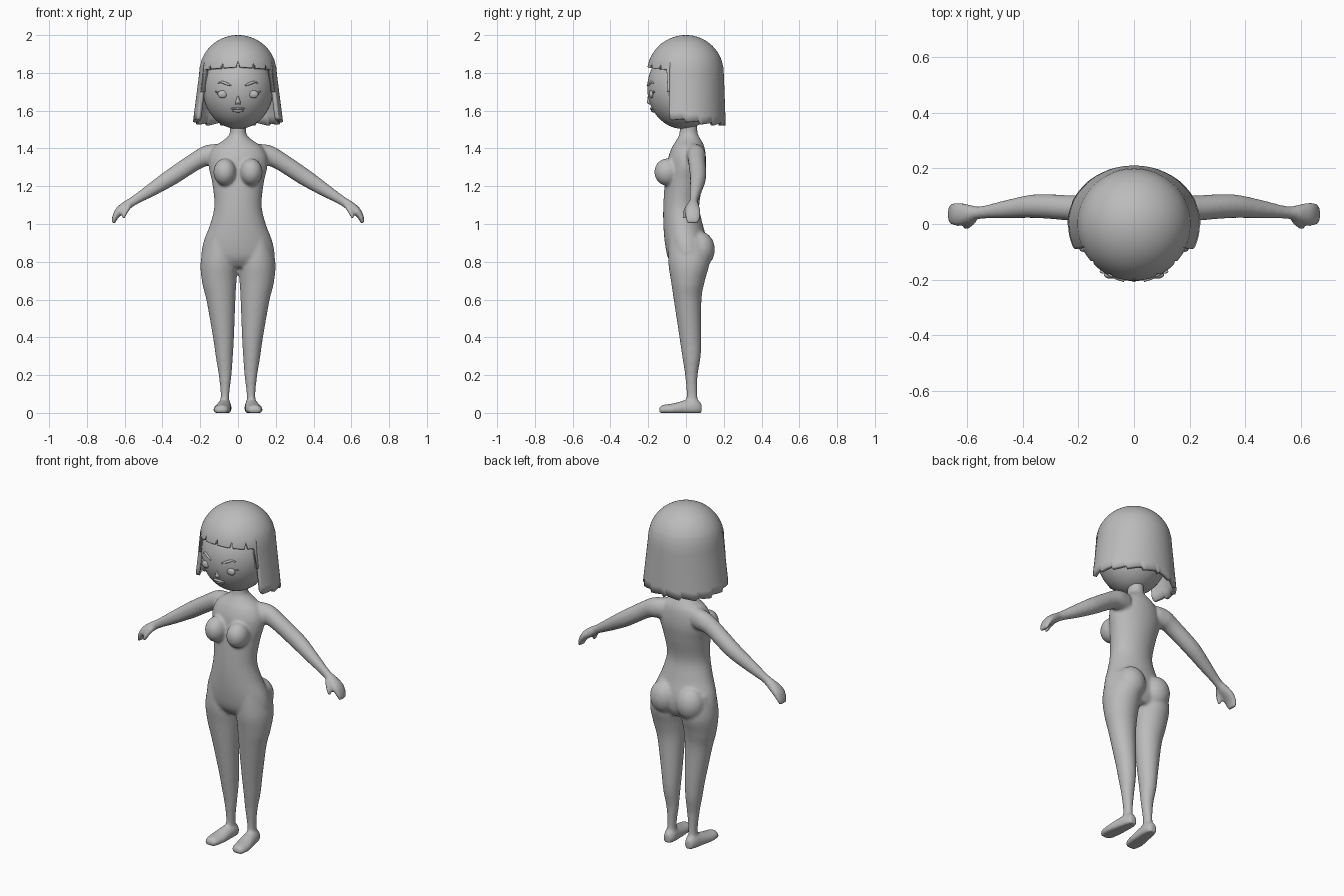
import bpy, bmesh, math
from mathutils import Vector, Matrix

if "Cube" in bpy.data.objects:
    bpy.data.objects.remove(bpy.data.objects["Cube"])

skin = bpy.data.materials.new("plain grey")
skin.diffuse_color = (0.5, 0.5, 0.5, 1)
skin.use_nodes = True
skin.node_tree.nodes["Principled BSDF"].inputs["Base Color"].default_value = skin.diffuse_color


def finish(bm, name, fix_normals=True):
    if fix_normals:
        bmesh.ops.recalc_face_normals(bm, faces=bm.faces)
    me = bpy.data.meshes.new(name)
    bm.to_mesh(me)
    bm.free()
    me.materials.append(skin)
    for p in me.polygons:
        p.use_smooth = True
    ob = bpy.data.objects.new(name, me)
    bpy.context.collection.objects.link(ob)
    return ob


def spline(rows, n=5):
    """Smoothly interpolate a list of section tuples."""
    out = []
    for i in range(len(rows) - 1):
        p0, p1 = rows[max(i - 1, 0)], rows[i]
        p2, p3 = rows[i + 1], rows[min(i + 2, len(rows) - 1)]
        for k in range(n):
            t = k / n
            out.append([0.5 * (2 * b + (c - a) * t + (2 * a - 5 * b + 4 * c - d) * t * t
                               + (3 * b - a - 3 * c + d) * t ** 3)
                        for a, b, c, d in zip(p0, p1, p2, p3)])
    return out + [list(rows[-1])]


def skin_rings(bm, rings):
    vs = [[bm.verts.new(p) for p in r] for r in rings]
    n = len(vs[0])
    for a, b in zip(vs, vs[1:]):
        for i in range(n):
            bm.faces.new((a[i], a[(i + 1) % n], b[(i + 1) % n], b[i]))
    bm.faces.new(vs[0][::-1])
    bm.faces.new(vs[-1])


def tube(bm, rows, s=1, n=28):
    """Limb from rows (x, y, z, radius in xz plane, radius along y)."""
    rows = spline(rows)
    rings = []
    for i, (x, y, z, rn, ry) in enumerate(rows):
        a, b = rows[max(i - 1, 0)], rows[min(i + 1, len(rows) - 1)]
        nrm = Vector((b[2] - a[2], 0, a[0] - b[0])).normalized()
        ring = []
        for k in range(n):
            t = 2 * math.pi * k / n
            p = Vector((x, y, z)) + nrm * rn * math.cos(t) + Vector((0, ry * math.sin(t), 0))
            ring.append((p.x * s, p.y, p.z))
        rings.append(ring)
    skin_rings(bm, rings)


def ball(bm, c, r, rot=0, seg=32):
    m = Matrix.Translation(c) @ Matrix.Rotation(rot, 4, 'Y') @ Matrix.Diagonal((*r, 1))
    bmesh.ops.create_uvsphere(bm, u_segments=seg, v_segments=seg // 2, radius=1, matrix=m)


# ---- body: torso, limbs, hands and feet fused into one smooth skin ----
bm = bmesh.new()
torso = [  # z, half width, front y, back y
    (1.55, .044, -.03, .06), (1.48, .044, -.035, .062), (1.445, .075, -.05, .08),
    (1.41, .125, -.072, .097), (1.36, .152, -.092, .105), (1.30, .155, -.10, .105),
    (1.22, .137, -.112, .092), (1.10, .125, -.12, .07), (1.0, .147, -.12, .088),
    (.90, .184, -.112, .115), (.82, .19, -.095, .115), (.77, .14, -.06, .09)]
tube(bm, [(0, (f + b) / 2, z, w, (b - f) / 2) for z, w, f, b in torso], n=40)

leg = [  # z, inner x, outer x, front y, back y
    (.92, .03, .17, -.09, .11), (.80, .004, .198, -.094, .125), (.70, .007, .191, -.08, .10),
    (.60, .013, .167, -.065, .082), (.40, .021, .132, -.035, .081), (.30, .027, .118, -.02, .078),
    (.20, .034, .102, -.005, .062), (.10, .046, .092, .003, .06), (.03, .044, .097, -.002, .07)]
arm = [  # x, y, z, thickness, depth
    (.10, .045, 1.365, .06, .05), (.16, .055, 1.362, .056, .05), (.22, .057, 1.335, .048, .046),
    (.35, .064, 1.25, .045, .043), (.45, .054, 1.186, .036, .034), (.55, .041, 1.124, .025, .023),
    (.595, .037, 1.094, .026, .034), (.63, .035, 1.066, .023, .043), (.652, .035, 1.033, .015, .04),
    (.660, .035, 1.003, .010, .03)]
thumb = [(.575, .015, 1.10, .016, .016), (.592, .0, 1.07, .014, .015),
         (.602, -.006, 1.048, .012, .014), (.610, -.008, 1.03, .008, .010)]
foot = [  # y, centre x, half width, top z
    (-.143, .09, .022, .026), (-.125, .088, .038, .042), (-.07, .084, .046, .05),
    (-.01, .077, .041, .066), (.05, .07, .035, .075), (.082, .07, .02, .05)]
for s in (1, -1):
    tube(bm, [((a + b) / 2, (f + k) / 2, z, (b - a) / 2, (k - f) / 2) for z, a, b, f, k in leg], s)
    tube(bm, arm, s)
    tube(bm, thumb, s, 16)
    skin_rings(bm, [[(s * (x + w * math.cos(t)), y, max(0, h * (.35 + .65 * math.sin(t))))
                     for t in [2 * math.pi * k / 28 for k in range(28)]]
                    for y, x, w, h in spline(foot)])
    ball(bm, (s * .07, -.10, 1.275), (.06, .068, .072))   # bust
    ball(bm, (s * .085, .075, .865), (.082, .078, .095))  # seat
body = finish(bm, "body")
rm = body.modifiers.new("fuse", 'REMESH')
rm.mode = 'VOXEL'
rm.voxel_size = .008
rm.use_smooth_shade = True
sm = body.modifiers.new("soften", 'SMOOTH')
sm.factor = .5
sm.iterations = 8

# ---- head ----
HC, HR = Vector((0, -.015, 1.72)), Vector((.188, .19, .217))


def face_y(x, z):
    return HC.y - HR.y * math.sqrt(max(0, 1 - (x / HR.x) ** 2 - ((z - HC.z) / HR.z) ** 2))


bm = bmesh.new()
ball(bm, HC, HR, seg=48)
finish(bm, "head")

# ---- face details ----
bm = bmesh.new()
for s in (1, -1):
    ball(bm, (s * .082, face_y(.082, 1.687), 1.687), (.026, .013, .021), seg=20)
    ball(bm, (s * .106, face_y(.106, 1.697), 1.697), (.018, .008, .005), -s * .25, 12)  # lash
finish(bm, "eyes")

bm = bmesh.new()
for s in (1, -1):
    tube(bm, [(x, face_y(x, z), z, r, .007) for x, z, r in
              ((.036, 1.732, .003), (.06, 1.742, .007), (.085, 1.751, .006), (.105, 1.746, .002))], s, 12)
finish(bm, "eyebrows")

bm = bmesh.new()
tube(bm, [(0, face_y(0, z) + .004, z, w, d) for z, w, d in
          ((1.68, .004, .004), (1.66, .008, .011), (1.645, .015, .018), (1.632, .012, .010))], 1, 16)
finish(bm, "nose")

bm = bmesh.new()
ball(bm, (0, face_y(0, 1.611), 1.611), (.037, .012, .007), seg=20)
ball(bm, (0, face_y(0, 1.599), 1.599), (.030, .013, .008), seg=20)
finish(bm, "lips")

# ---- hair: dome that splits into a short fringe and a long bob ----
bm = bmesh.new()
N, CAP, LOW, STEP = 144, 14, 8, 2.5
EDGE = 65


def hair_point(a, z):
    d = max(0, (z - 1.8) / .2)
    f = math.sqrt(max(0, 1 - d * d))
    flare = max(0, (1.8 - z) / .27)
    x = (.205 * f + .035 * flare) * math.sin(a)
    c = math.cos(a)
    return (x, -c * (.206 if c > 0 else .2) * f - c * .01 * flare, z)


def bottom(deg, fringe):
    if fringe:
        if abs(deg) >= 62:
            return 1.70                                   # loose pointed strand
        return 1.832 - .00025 * abs(deg) + (.035 if deg in (0, 25, -25, 47.5, -47.5) else 0)
    side = max(0, 1 - (abs(deg) - EDGE) / 60)
    return 1.522 + .03 * side + .018 * ((abs(deg) % 22.5) / 22.5)


cache = {}


def vert(i, j, fringe):
    i %= N
    deg = i * STEP - (360 if i * STEP > 180 else 0)
    key = (i, j, fringe and j > CAP)
    if key not in cache:
        if j <= CAP:
            z = 1.8 + .2 * math.cos(j / CAP * math.acos(.35))
        else:
            z = 1.87 + (bottom(deg, fringe) - 1.87) * (j - CAP) / LOW
        cache[key] = bm.verts.new(hair_point(math.radians(deg), z))
    return cache[key]


for i in range(N):
    mid = (i + .5) * STEP
    fr = min(mid, 360 - mid) < EDGE
    for j in range(CAP + LOW):
        bm.faces.new((vert(i, j, fr), vert(i, j + 1, fr), vert(i + 1, j + 1, fr), vert(i + 1, j, fr)))
bmesh.ops.remove_doubles(bm, verts=bm.verts, dist=.0003)
hair = finish(bm, "hair", False)
so = hair.modifiers.new("thickness", 'SOLIDIFY')
so.thickness = .022
so.offset = -1

for ob in (hair, bpy.data.objects["nose"]):
    bpy.ops.object.select_all(action='DESELECT')
    ob.select_set(True)
    bpy.context.view_layer.objects.active = ob
    bpy.ops.object.shade_smooth_by_angle(angle=math.radians(40))
